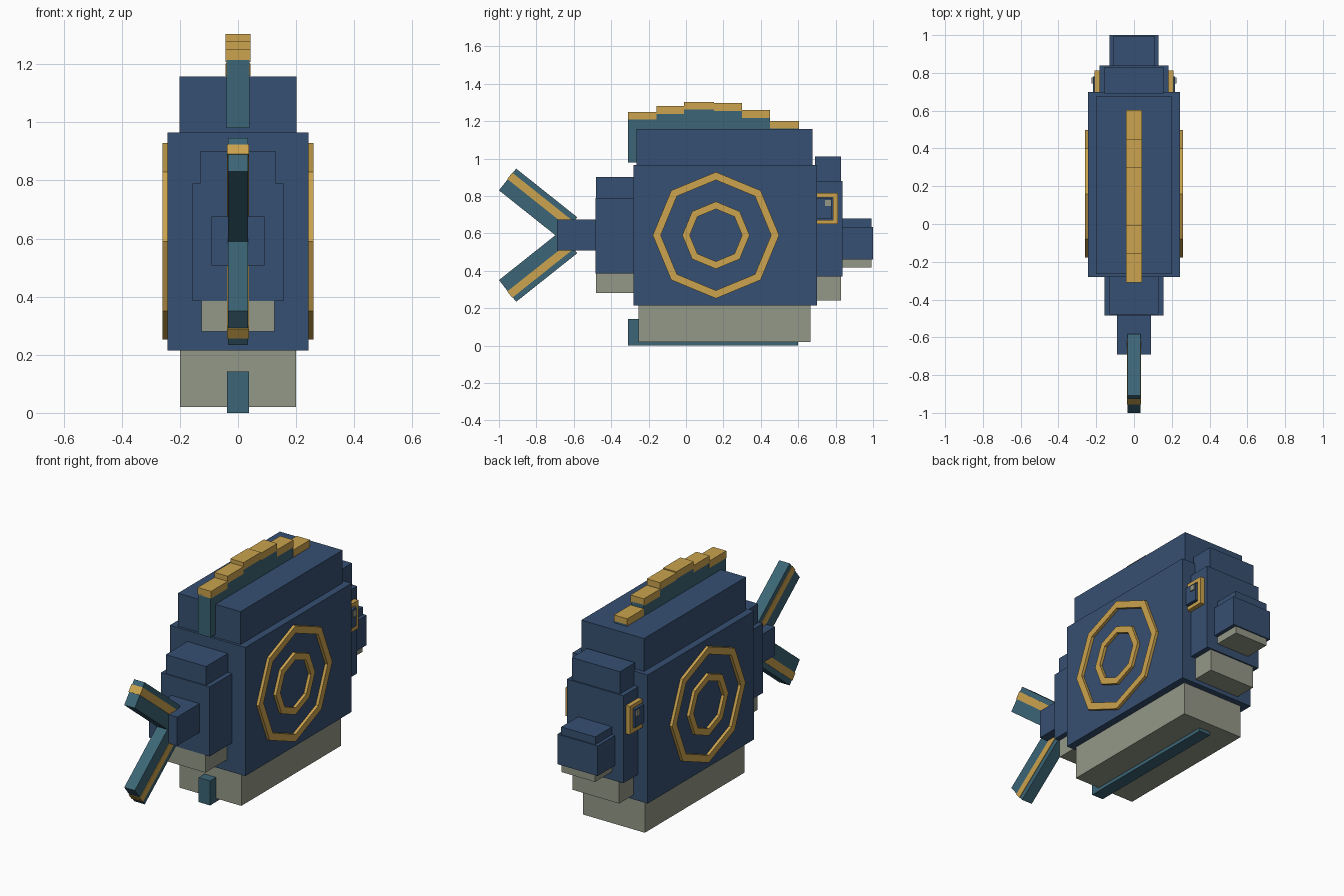
import bpy
import math
from mathutils import Matrix, Vector

cube = bpy.data.objects.get("Cube")
if cube:
    bpy.data.objects.remove(cube, do_unlink=True)


def material(name, rgb):
    m = bpy.data.materials.new(name)
    m.use_nodes = True
    m.diffuse_color = (*rgb, 1)
    m.node_tree.nodes["Principled BSDF"].inputs["Base Color"].default_value = (*rgb, 1)
    return m


BLUE = material("navy blue", (0.037, 0.08, 0.168))
TEAL = material("teal", (0.045, 0.13, 0.18))
GOLD = material("gold", (0.597, 0.366, 0.076))
BEIGE = material("grey beige", (0.296, 0.314, 0.246))


def mesh_object(name, verts, faces, mat):
    me = bpy.data.meshes.new(name)
    me.from_pydata(verts, [], faces)
    me.materials.append(mat)
    ob = bpy.data.objects.new(name, me)
    bpy.context.collection.objects.link(ob)
    return ob


def box(name, x, y, z, mat, matrix=Matrix()):
    """Box from (min, max) ranges; a single number for x means -x to x."""
    if not isinstance(x, tuple):
        x = (-x, x)
    verts = [matrix @ Vector((a, b, c)) for a in x for b in y for c in z]
    faces = [(0, 1, 3, 2), (4, 6, 7, 5), (0, 4, 5, 1),
             (2, 3, 7, 6), (0, 2, 6, 4), (1, 5, 7, 3)]
    return mesh_object(name, verts, faces, mat)


def octagon_ring(name, side, outer, inner):
    """Flat eight-sided band on one flank."""
    verts = []
    for i in range(8):
        a = i * math.pi / 4
        for x, r in ((0.23, outer), (0.26, outer), (0.26, inner), (0.23, inner)):
            verts.append((side * x, 0.16 + r * math.cos(a), 0.59 + r * math.sin(a)))
    faces = []
    for i in range(8):
        p, q = 4 * i, 4 * ((i + 1) % 8)
        for k in range(4):
            n = (k + 1) % 4
            f = (p + k, p + n, q + n, q + k)
            faces.append(f if side < 0 else f[::-1])
    return mesh_object(name, verts, faces, GOLD)


# Body
box("body", 0.243, (-0.28, 0.70), (0.215, 0.965), BLUE)
box("upper_back", 0.202, (-0.265, 0.675), (0.955, 1.157), BLUE)
box("belly", 0.2, (-0.255, 0.665), (0.02, 0.225), BEIGE)
box("belly_fin", 0.037, (-0.31, 0.60), (0.0, 0.143), TEAL)

# Stepped back fin with gold caps
edges = (-0.31, -0.157, -0.01, 0.15, 0.30, 0.45, 0.603)
tops = (1.25, 1.28, 1.303, 1.297, 1.26, 1.202)
for i, top in enumerate(tops):
    y = edges[i:i + 2]
    box(f"back_fin_{i + 1}", 0.04, y, (0.98, top - 0.035), TEAL)
    box(f"back_fin_cap_{i + 1}", 0.043, y, (top - 0.042, top), GOLD)

# Tail root
box("tail_root", 0.157, (-0.485, -0.27), (0.385, 0.79), BLUE)
box("tail_root_top", 0.13, (-0.48, -0.27), (0.78, 0.90), BLUE)
box("tail_root_underside", 0.126, (-0.48, -0.27), (0.28, 0.39), BEIGE)
box("tail_stem", 0.091, (-0.69, -0.47), (0.507, 0.675), BLUE)

# Forked tail fins, mirrored about the stem height
for name, sign in (("upper", 1), ("lower", -1)):
    flip = Matrix.Translation((0, 0, 0.59)) @ Matrix.Diagonal((1, 1, sign, 1))
    m = flip @ Matrix.Translation((0, -1, 0.24)) @ Matrix.Rotation(math.radians(-38.5), 4, "X")
    parts = (box(f"{name}_tail_fin", 0.034, (0, 0.417), (0, 0.148), TEAL, m),
             box(f"{name}_tail_stripe", 0.037, (-0.003, 0.415), (0.075, 0.118), GOLD, m))
    if sign < 0:
        for ob in parts:
            ob.data.flip_normals()

# Head and snout
box("head", 0.182, (0.69, 0.838), (0.37, 0.88), BLUE)
box("head_top", 0.155, (0.69, 0.83), (0.87, 1.01), BLUE)
box("head_underside", 0.15, (0.69, 0.83), (0.24, 0.38), BEIGE)
box("snout", 0.13, (0.83, 1.0), (0.46, 0.635), BLUE)
box("snout_top", 0.11, (0.83, 0.993), (0.625, 0.68), BLUE)
box("snout_underside", 0.108, (0.83, 0.993), (0.417, 0.47), BEIGE)

# Flank rings and framed eyes on both sides
for name, s in (("left", 1), ("right", -1)):
    octagon_ring(f"{name}_outer_ring", s, 0.338, 0.295)
    octagon_ring(f"{name}_inner_ring", s, 0.18, 0.14)

    def span(a, b):
        return (a, b) if s > 0 else (-b, -a)

    rim = span(0.17, 0.208)
    box(f"{name}_eye_rim_top", rim, (0.65, 0.813), (0.793, 0.815), GOLD)
    box(f"{name}_eye_rim_bottom", rim, (0.65, 0.813), (0.65, 0.672), GOLD)
    box(f"{name}_eye_rim_front", rim, (0.785, 0.813), (0.672, 0.793), GOLD)
    box(f"{name}_eye", span(0.17, 0.218), (0.66, 0.78), (0.68, 0.787), BLUE)
    box(f"{name}_eye_glint", span(0.21, 0.225), (0.743, 0.775), (0.745, 0.777), BEIGE)
